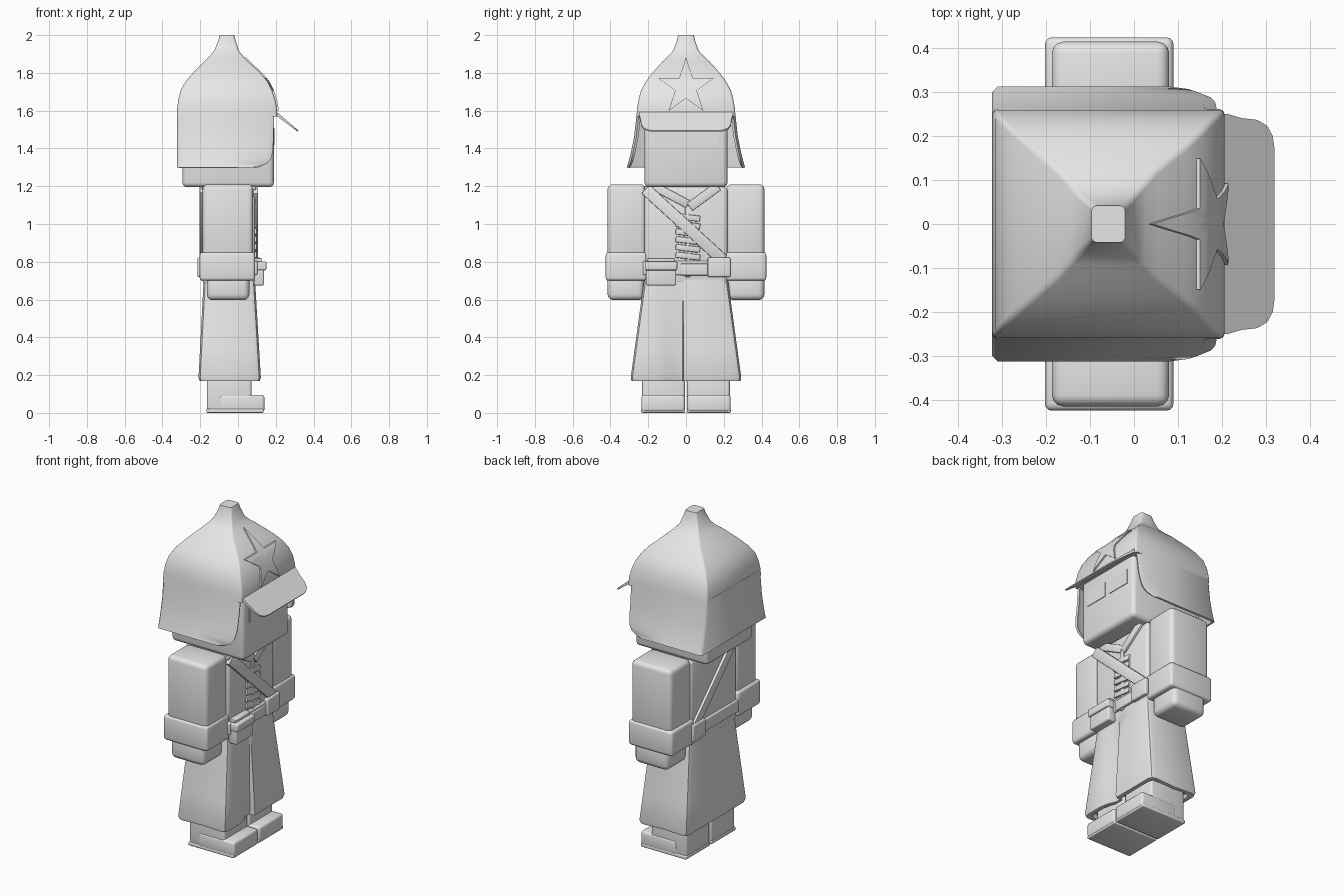
import bpy, bmesh, math
from mathutils import Matrix, Vector

if "Cube" in bpy.data.objects:
    bpy.data.objects.remove(bpy.data.objects["Cube"])

grey = bpy.data.materials.new("plain_grey")
grey.diffuse_color = (0.8, 0.8, 0.8, 1)
grey.use_nodes = True
grey.node_tree.nodes["Principled BSDF"].inputs["Base Color"].default_value = grey.diffuse_color


def finish(name, bm, angle=40):
    bmesh.ops.recalc_face_normals(bm, faces=bm.faces[:])
    me = bpy.data.meshes.new(name)
    bm.to_mesh(me)
    bm.free()
    me.materials.append(grey)
    ob = bpy.data.objects.new(name, me)
    bpy.context.collection.objects.link(ob)
    bpy.ops.object.select_all(action='DESELECT')
    ob.select_set(True)
    bpy.context.view_layer.objects.active = ob
    bpy.ops.object.shade_smooth_by_angle(angle=math.radians(angle))
    return ob


def box(name, x, y, z, r=0.01, segs=3, tilt=0.0):
    """Rounded box from (min, max) ranges, tilted about x."""
    bm = bmesh.new()
    bmesh.ops.create_cube(bm, size=1)
    bmesh.ops.scale(bm, vec=(x[1]-x[0], y[1]-y[0], z[1]-z[0]), verts=bm.verts)
    if r:
        bmesh.ops.bevel(bm, geom=bm.edges[:], offset=r, segments=segs, profile=0.5, affect='EDGES')
    bmesh.ops.rotate(bm, cent=(0, 0, 0), matrix=Matrix.Rotation(tilt, 3, 'X'), verts=bm.verts)
    bmesh.ops.translate(bm, vec=(sum(x)/2, sum(y)/2, sum(z)/2), verts=bm.verts)
    return finish(name, bm)


def strip(name, a, b, width, x, r=0.004):
    """Flat strap from a to b, both given as (y, z)."""
    d = Vector(b) - Vector(a)
    cy, cz, h = (a[0]+b[0])/2, (a[1]+b[1])/2, d.length/2
    return box(name, x, (cy-h, cy+h), (cz-width/2, cz+width/2), r, 2, math.atan2(d.y, d.x))


def loft(name, rings, closed=True, caps=True, thick=0.0, angle=40):
    """Skin a list of equally long point rings."""
    bm = bmesh.new()
    vs = [[bm.verts.new(p) for p in ring] for ring in rings]
    n = len(vs[0])
    for a, b in zip(vs, vs[1:]):
        for i in range(n if closed else n-1):
            j = (i+1) % n
            bm.faces.new((a[i], a[j], b[j], b[i]))
    if caps:
        bm.faces.new(vs[0])
        bm.faces.new(vs[-1])
    if thick:
        bmesh.ops.recalc_face_normals(bm, faces=bm.faces[:])
        bmesh.ops.solidify(bm, geom=bm.faces[:], thickness=thick)
    return finish(name, bm, angle)


def round_ring(z, x0, x1, hy, r):
    pts = []
    for cx, cy, a0 in ((x1-r, hy-r, 0), (x0+r, hy-r, 90), (x0+r, r-hy, 180), (x1-r, r-hy, 270)):
        for k in range(3):
            a = math.radians(a0 + 45*k)
            pts.append((cx + r*math.cos(a), cy + r*math.sin(a), z))
    return pts


# Pointed hat: z, back x, front x, half width
HAT = [(2.0, -.097, -.02, .042), (1.975, -.103, -.013, .047), (1.92, -.125, .003, .066),
       (1.89, -.148, .026, .092), (1.86, -.178, .055, .125), (1.80, -.238, .12, .178),
       (1.755, -.277, .157, .212), (1.71, -.303, .18, .237), (1.66, -.316, .197, .251),
       (1.61, -.322, .206, .259), (1.57, -.323, .206, .262)]
loft("hat_crown", [round_ring(z, a, b, w, .012) for z, a, b, w in HAT], angle=50)


def hat_front(z):
    for (z1, _, x1, _), (z0, _, x0, _) in zip(HAT, HAT[1:]):
        if z0 <= z <= z1:
            return x0 + (x1-x0)*(z-z0)/(z1-z0)
    return .2


# Flared neck and ear flap wrapping sides and back: z, front x, half width
flap = []
for z, f, w in ((1.61, .19, .258), (1.54, .19, .266), (1.46, .188, .275), (1.39, .185, .289),
                (1.345, .175, .300), (1.32, .155, .307), (1.30, .11, .313)):
    half = [(f, w-.012), (f-.03, w), (-.05, w), (-.31, w), (-.323, w-.013)]
    flap.append([(x, y, z) for x, y in half] + [(x, -y, z) for x, y in reversed(half)])
loft("hat_flap", flap, closed=False, caps=False, thick=.012, angle=50)

# Visor: sloping tapered plate with rounded front corners
side = [(.18, .25), (.215, .25), (.245, .241), (.28, .237), (.303, .224), (.316, .20), (.32, .17)]
outline = side + [(x, -y) for x, y in reversed(side)]


def visor_z(x):
    return 1.615 - .86*(x-.18)


loft("visor", [[(x, y, visor_z(x)) for x, y in outline],
               [(x-.003, y, visor_z(x) - .006 - .12*(.32-x)) for x, y in outline]])

# Star badge following the hat front
bm = bmesh.new()
tips = []
for i in range(10):
    a, rad = math.pi*i/5, .157 if i % 2 == 0 else .06
    tips.append(bm.verts.new((0, rad*math.sin(a), 1.725 + rad*math.cos(a))))
mid = bm.verts.new((0, 0, 1.725))
for i in range(10):
    bm.faces.new((mid, tips[i], tips[(i+1) % 10]))
bmesh.ops.subdivide_edges(bm, edges=bm.edges[:], cuts=5, use_grid_fill=True)
for v in bm.verts:
    v.co.x = hat_front(v.co.z) + .009
ext = bmesh.ops.extrude_face_region(bm, geom=bm.faces[:])
for v in ext["geom"]:
    if isinstance(v, bmesh.types.BMVert):
        v.co.x -= .02
finish("hat_star", bm)

# Head and eyes
box("head", (-.295, .19), (-.22, .22), (1.195, 1.68), .025)
for n, y in (("left", (.022, .17)), ("right", (-.165, -.015))):
    box(n + "_eye", (.185, .194), y, (1.415, 1.505), 0)

# Torso and belt
box("torso", (-.187, .09), (-.22, .22), (.68, 1.195), .02)
box("belt", (-.2, .103), (-.228, .228), (.73, .805), .008)

# Long coat skirt with a front fold and hollow hem
rings = []
for t, inset, lift in ((0, 0, 0), (.12, 0, 0), (.35, 0, 0), (.7, 0, 0), (.97, 0, 0), (1, .006, 0),
                       (1, .03, 0), (.96, .035, 0)):
    z = .74 - .57*t
    x0, x1 = -.18 - .03*t + inset, .088 + .034*t - inset
    y = .217 + .078*t - inset
    c = .03
    rings.append([(x1-c, y, z), (x1-.009, y-.009, z), (x1, y-c, z), (x1, .08, z), (x1, -.012, z),
                  (x1-.03*t, -.018, z), (x1-.032*t, -.045, z), (x1-.008*t, -.1, z), (x1, -.15, z),
                  (x1, c-y, z), (x1-.009, .009-y, z), (x1-c, -y, z),
                  (-.05, -y+.008*t, z), (x0+c, -y, z), (x0+.009, .009-y, z), (x0, c-y, z),
                  (x0, 0, z), (x0, y-c, z), (x0+.009, y-.009, z), (x0+c, y, z), (-.05, y-.008*t, z)])
loft("coat_skirt", rings)

# Arms and boots, mirrored
for n, s in (("left", 1), ("right", -1)):
    def span(a, b):
        return (min(s*a, s*b), max(s*a, s*b))
    box(n + "_sleeve", (-.187, .08), span(.213, .415), (.80, 1.21), .026)
    box(n + "_cuff", (-.203, .09), span(.208, .425), (.70, .85), .016)
    box(n + "_hand", (-.165, .06), span(.222, .415), (.597, .74), .03)
    box(n + "_leg", (-.165, .072), span(.006, .232), (.006, .24), .014)
    box(n + "_toe", (-.1, .14), span(.006, .236), (.006, .095), .014)
    box(n + "_sole", (-.167, .136), span(.005, .237), (0, .022), .006)

# Shoulder strap, front, top and back
strip("strap_front", (-.215, 1.185), (.195, .81), .062, (.08, .106))
strip("strap_back", (-.2, 1.185), (.2, .79), .055, (-.203, -.18))
box("strap_top", (-.19, .095), (-.222, -.165), (1.18, 1.2), .004)
for n, x in (("front", (.09, .118)), ("back", (-.215, -.19))):
    box("belt_slider_" + n, x, (.115, .236), (.72, .822), .008)

# Belt pouch, lid and belt end
box("pouch", (.085, .138), (-.212, -.052), (.675, .80), .008)
box("pouch_lid", (.085, .15), (-.218, -.046), (.755, .802), .008)
box("pouch_loop", (.085, .125), (-.205, -.06), (.80, .82), .004)
box("belt_end", (.095, .11), (-.03, .115), (.728, .79), .005)

# Collar points and chest fastenings
strip("collar_right", (-.17, 1.2), (.01, 1.105), .045, (.08, .1))
strip("collar_left", (.17, 1.2), (.02, 1.09), .05, (.08, .103))
for i in range(6):
    z = 1.035 - .041*i
    strip("fastening_%d" % (i+1), (-.055, z+.008), (.075, z-.008), .032, (.08, .101), .006)
strip("coat_seam", (.01, 1.1), (.01, .72), .03, (.08, .096))
